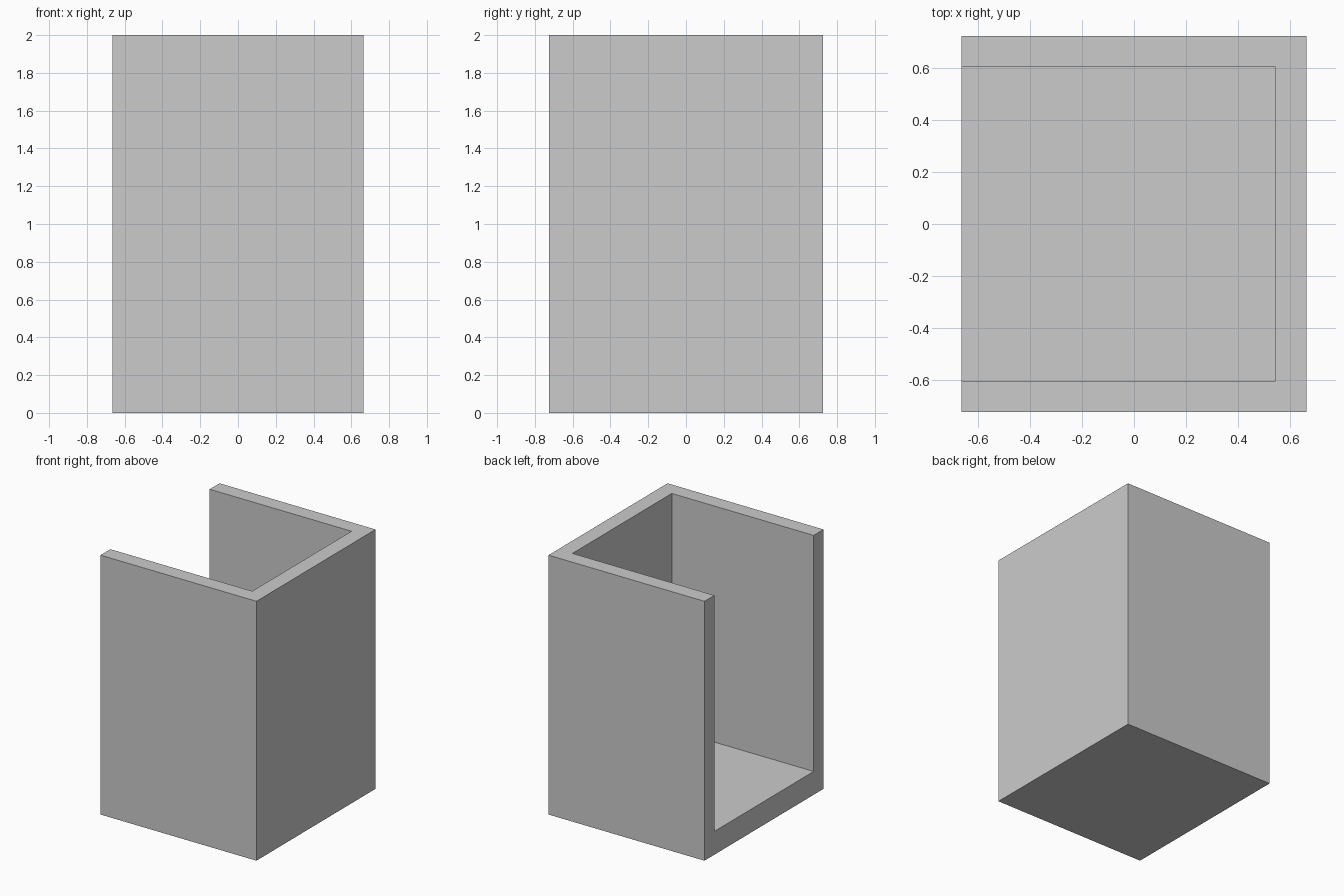
import bpy

if "Cube" in bpy.data.objects:
    bpy.data.objects.remove(bpy.data.objects["Cube"])

W, D, H = 1.33, 1.45, 2.0      # outer size
WALL, FLOOR = 0.12, 0.18       # thicknesses


def box(name, lo, hi):
    """Axis-aligned box between two corners."""
    bpy.ops.mesh.primitive_cube_add(size=1, location=[(a + b) / 2 for a, b in zip(lo, hi)])
    ob = bpy.context.object
    ob.name = name
    ob.scale = [b - a for a, b in zip(lo, hi)]
    bpy.ops.object.transform_apply(location=True, rotation=False, scale=True)
    return ob


# Solid outer block
shell = box("open_sided_box", (-W / 2, -D / 2, 0), (W / 2, D / 2, H))

# Cavity, open at the top and on the left (-x) side
cavity = box("cavity_cutter",
             (-W / 2 - 0.2, -D / 2 + WALL, FLOOR),
             (W / 2 - WALL, D / 2 - WALL, H + 0.2))
cavity.hide_render = True

cut = shell.modifiers.new("cavity", 'BOOLEAN')
cut.operation = 'DIFFERENCE'
cut.solver = 'EXACT'
cut.object = cavity
bpy.context.view_layer.objects.active = shell
bpy.ops.object.modifier_apply(modifier=cut.name)
bpy.data.objects.remove(cavity)
